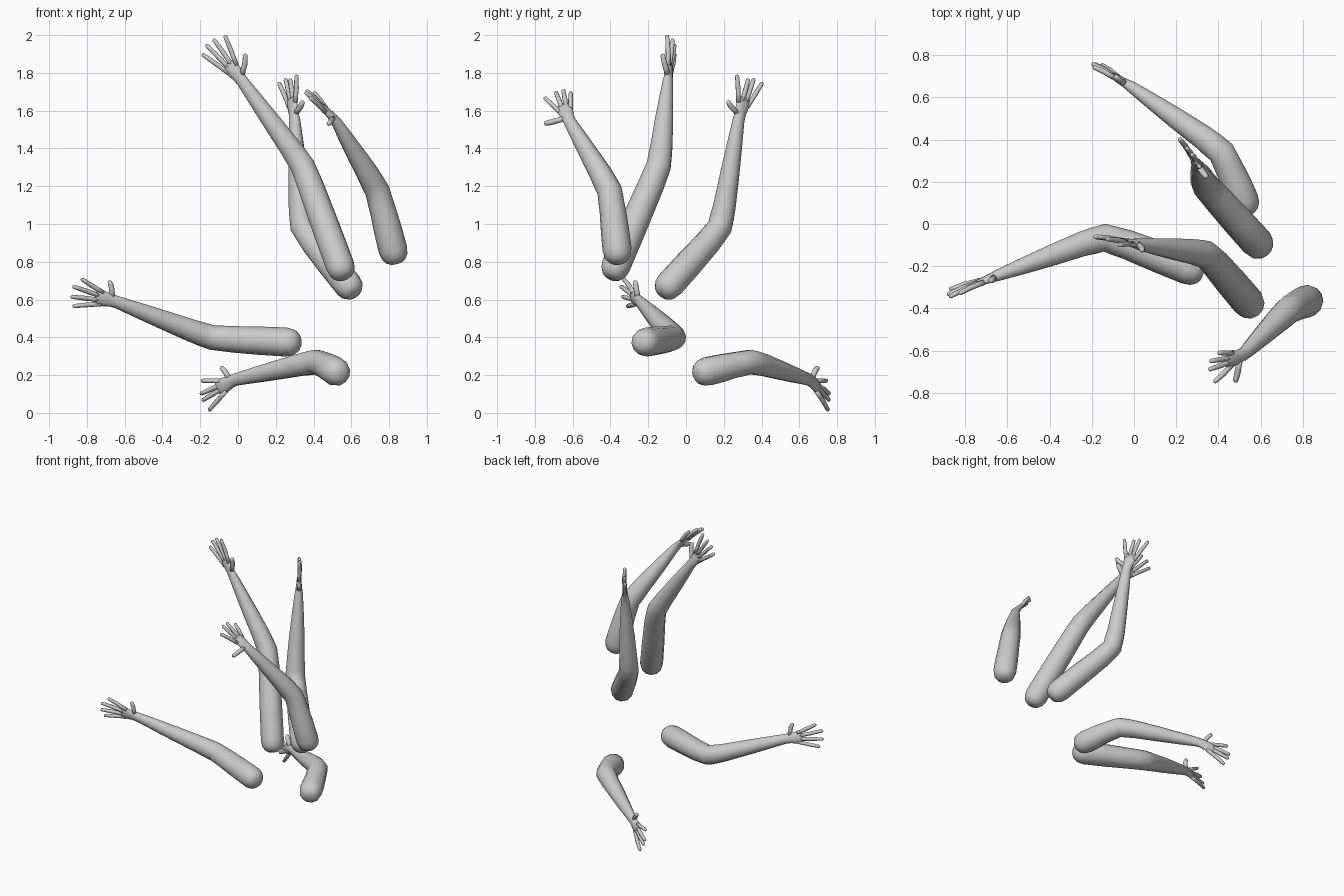
import bpy, bmesh, math
from mathutils import Vector as V

if "Cube" in bpy.data.objects:
    bpy.data.objects.remove(bpy.data.objects["Cube"])


def loft(bm, pts, sizes, side, n=12):
    """Skin elliptical rings along pts; sizes = (half width, half depth); side = width direction."""
    rings, u = [], V(side)
    for i, (p, (w, d)) in enumerate(zip(pts, sizes)):
        t = (pts[min(i + 1, len(pts) - 1)] - pts[max(i - 1, 0)]).normalized()
        u = (u - t * u.dot(t)).normalized()
        v = t.cross(u)
        rings.append([bm.verts.new(p + u * w * math.cos(k * math.tau / n) + v * d * math.sin(k * math.tau / n))
                      for k in range(n)])
    for a, b in zip(rings, rings[1:]):
        for k in range(n):
            bm.faces.new((a[k], a[(k + 1) % n], b[(k + 1) % n], b[k]))
    bm.faces.new(rings[0][::-1])
    bm.faces.new(rings[-1])


def finger(bm, base, tip, bulge, r, side):
    d = (tip - base).normalized()
    mid = base.lerp(tip, 0.5) + bulge
    end = tip - d * 0.006
    pts = [base, base.lerp(mid, 0.6), mid, mid.lerp(end, 0.6), end, tip]
    loft(bm, pts, [(r * k, r * k) for k in (1.1, 1.0, 1.05, 0.95, 0.85, 0.4)], side, 8)


def arm(name, shoulder, elbow, wrist, thumb, *tips):
    S, E, W, T = V(shoulder), V(elbow), V(wrist), V(thumb)
    tips = [V(t) for t in tips]
    mean = sum(tips, V()) / 4
    fwd = (mean - W).normalized()
    across = tips[0] - tips[3]
    across = (across - fwd * across.dot(fwd)).normalized()
    normal = fwd.cross(across)
    bm = bmesh.new()

    # hand end first, then forearm, rounded elbow, upper arm and domed shoulder end
    up, fore = (S - E).normalized(), (W - E).normalized()
    bend = min(0.12, (S - E).length * 0.45)
    a, b = E + fore * bend, E + up * bend
    mid = E + (fore + up) * bend * 0.12
    pts = [W + fwd * 0.115, W + fwd * 0.10, W + fwd * 0.06, W + fwd * 0.025, W - fore * 0.01,
           W.lerp(E, 0.25), W.lerp(E, 0.5), a, a.lerp(mid, 0.55), mid, b.lerp(mid, 0.45), b,
           b.lerp(S, 0.5), S, S + up * 0.04, S + up * 0.064, S + up * 0.077]
    sizes = [(0.030, 0.008), (0.040, 0.014), (0.040, 0.018), (0.034, 0.022), (0.033, 0.028),
             (0.042, 0.040), (0.051, 0.051)]
    sizes += [(r, r) for r in (0.060, 0.064, 0.066, 0.068, 0.070, 0.075, 0.077, 0.069, 0.052, 0.030)]
    loft(bm, pts, sizes, across)

    # four fingers and the thumb
    for k, tip in enumerate(tips):
        base = W + fwd * (0.085 - 0.006 * abs(k - 1)) + across * (0.030 - 0.020 * k)
        finger(bm, base, tip, normal * 0.003, 0.0125, normal)
    finger(bm, W + fwd * 0.022 + across * 0.018, T, across * 0.010, 0.0145, normal)

    bmesh.ops.recalc_face_normals(bm, faces=bm.faces)
    for f in bm.faces:
        f.smooth = True
    me = bpy.data.meshes.new(name)
    bm.to_mesh(me)
    bm.free()
    bpy.context.collection.objects.link(bpy.data.objects.new(name, me))


# shoulder, elbow, wrist, thumb tip, index, middle, ring, little finger tips
arm("tall_raised_arm", (.54, -.37, .78), (.345, -.14, 1.31), (.02, -.095, 1.76), (.04, -.125, 1.90),
    (-.07, -.10, 2.0), (-.13, -.07, 1.98), (-.17, -.06, 1.95), (-.19, -.06, 1.90))
arm("back_raised_arm", (.58, -.085, .68), (.335, .185, .98), (.30, .28, 1.56), (.345, .22, 1.65),
    (.31, .27, 1.79), (.275, .33, 1.77), (.25, .36, 1.77), (.215, .405, 1.75))
arm("front_raised_arm", (.82, -.365, .865), (.74, -.40, 1.18), (.515, -.62, 1.55), (.48, -.75, 1.53),
    (.38, -.75, 1.67), (.355, -.69, 1.70), (.36, -.65, 1.71), (.40, -.61, 1.70))
arm("side_reaching_arm", (.255, -.21, .375), (-.14, -.055, .395), (-.65, -.245, .59), (-.68, -.27, .70),
    (-.83, -.33, .71), (-.875, -.345, .67), (-.885, -.335, .615), (-.875, -.31, .565))
arm("low_reaching_arm", (.515, .115, .22), (.42, .345, .275), (-.02, .655, .175), (-.09, .70, .245),
    (-.195, .745, .17), (-.20, .76, .10), (-.19, .76, .065), (-.155, .755, .012))
